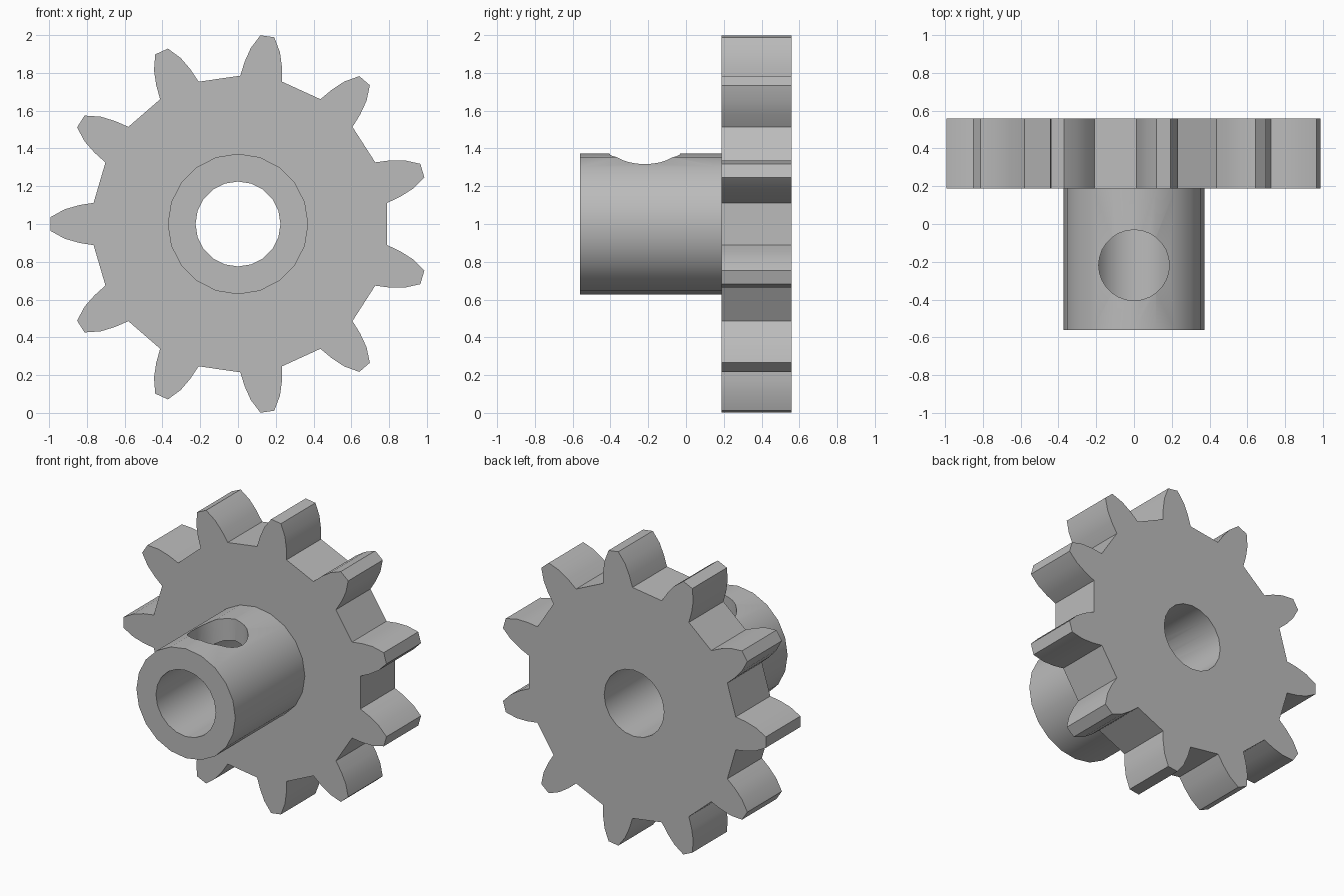
import bpy, bmesh, math
from mathutils import Matrix, Vector

cube = bpy.data.objects.get("Cube")
if cube:
    bpy.data.objects.remove(cube, do_unlink=True)

TEETH = 11
GEAR_X = 0.0125          # toothed disc sits slightly off the hub axis
FRONT, STEP, BACK = -0.56, 0.187, 0.558

steel = bpy.data.materials.new("grey steel")
steel.use_nodes = True
GREY = (0.5, 0.5, 0.5, 1)
steel.diffuse_color = GREY
steel.node_tree.nodes["Principled BSDF"].inputs["Base Color"].default_value = GREY


def prism(name, outline, base, sweep):
    """Closed solid made by sweeping an outline along a vector."""
    bm = bmesh.new()
    face = bm.faces.new([bm.verts.new(Vector(p) + base) for p in outline])
    out = bmesh.ops.extrude_face_region(bm, geom=[face], use_keep_orig=True)
    moved = [g for g in out["geom"] if isinstance(g, bmesh.types.BMVert)]
    bmesh.ops.translate(bm, verts=moved, vec=sweep)
    bmesh.ops.recalc_face_normals(bm, faces=bm.faces)
    mesh = bpy.data.meshes.new(name)
    bm.to_mesh(mesh)
    bm.free()
    mesh.materials.append(steel)
    obj = bpy.data.objects.new(name, mesh)
    bpy.context.collection.objects.link(obj)
    return obj


def ring(radius, sides, axis):
    """Polygon points around the y or z axis."""
    pts = []
    for i in range(sides):
        a = math.tau * i / sides
        c, s = radius * math.cos(a), radius * math.sin(a)
        pts.append((c, 0, s) if axis == "y" else (c, s, 0))
    return pts


def combine(target, tool, operation):
    mod = target.modifiers.new(operation, "BOOLEAN")
    mod.operation, mod.object, mod.solver = operation, tool, "EXACT"
    bpy.context.view_layer.objects.active = target
    bpy.ops.object.modifier_apply(modifier=mod.name)
    bpy.data.objects.remove(tool, do_unlink=True)


# Toothed disc: one curved tooth flank, mirrored and repeated
flank = [(0.777, 0.112), (0.853, 0.100), (0.93, 0.078), (1.004, 0.037)]
tooth = [(r, -w) for r, w in flank] + [(r, w) for r, w in reversed(flank)]
outline = []
for k in range(TEETH):
    turn = Matrix.Rotation(math.pi + math.tau * k / TEETH, 2)
    for p in tooth:
        q = turn @ Vector(p)
        outline.append((q.x, 0, q.y))
gear = prism("toothed_wheel_with_hub", outline, Vector((GEAR_X, STEP, 1)), Vector((0, BACK - STEP, 0)))

# Hub, joined into the disc
hub = prism("hub", ring(0.372, 20, "y"), Vector((0, FRONT, 1)), Vector((0, STEP + 0.1 - FRONT, 0)))
combine(gear, hub, "UNION")

# Shaft bore through everything
bore = prism("bore_cutter", ring(0.225, 20, "y"), Vector((0, -1, 1)), Vector((0, 2, 0)))
combine(gear, bore, "DIFFERENCE")

# Set screw hole, from the top of the hub down to the bore
screw = prism("screw_hole_cutter", ring(0.187, 28, "z"), Vector((0, -0.218, 1)), Vector((0, 0, 1)))
combine(gear, screw, "DIFFERENCE")

# Smooth curved walls, keep edges crisp
bpy.ops.object.select_all(action="DESELECT")
gear.select_set(True)
bpy.context.view_layer.objects.active = gear
bpy.ops.object.shade_smooth_by_angle(angle=math.radians(25))
